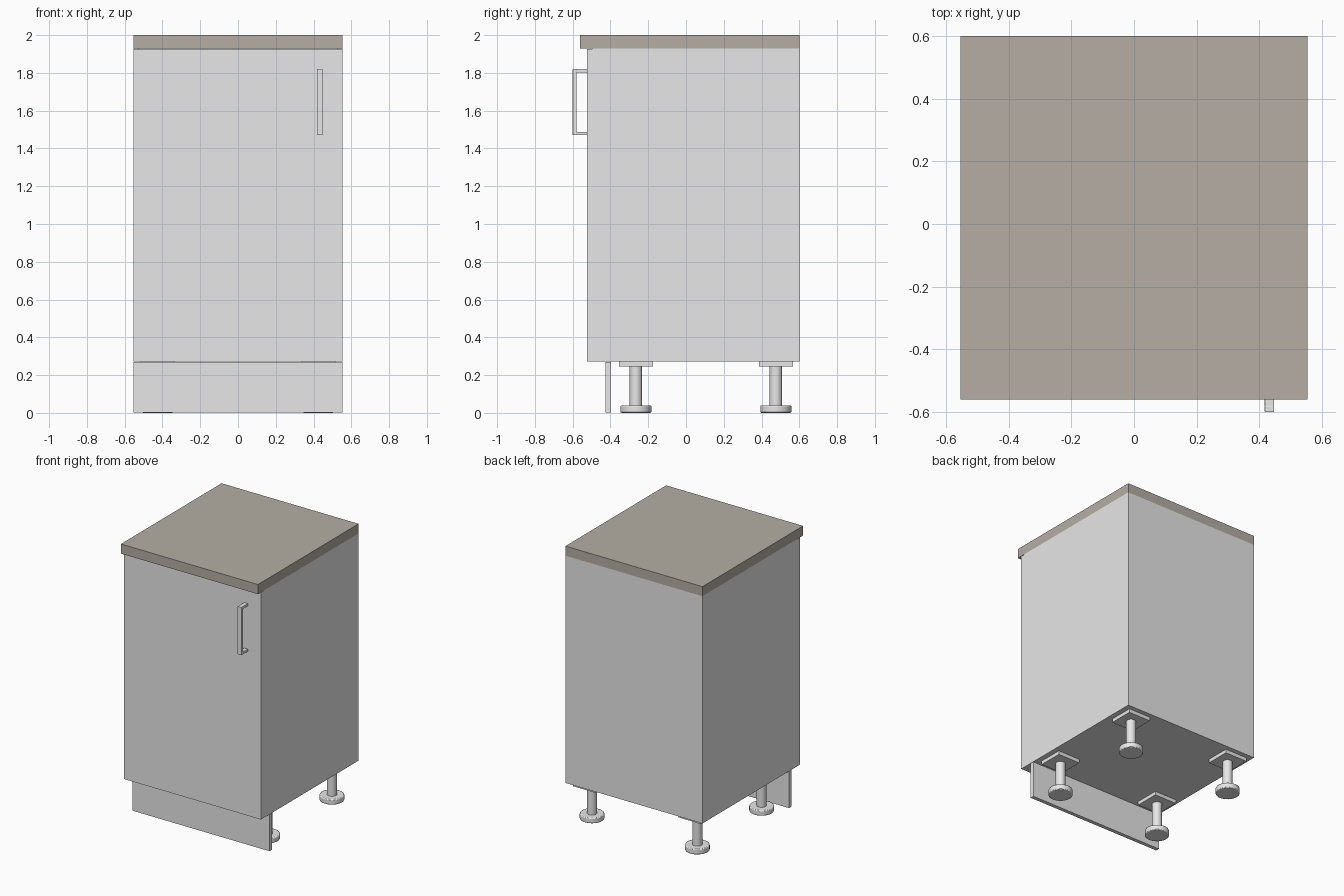
import bpy, bmesh

if "Cube" in bpy.data.objects:
    bpy.data.objects.remove(bpy.data.objects["Cube"])


def material(name, rgb):
    m = bpy.data.materials.new(name)
    m.diffuse_color = (*rgb, 1)
    m.use_nodes = True
    m.node_tree.nodes["Principled BSDF"].inputs["Base Color"].default_value = m.diffuse_color
    return m


GREY = material("light_grey", (0.8, 0.8, 0.8))
STONE = material("taupe_worktop", (0.46, 0.42, 0.37))


def finish(name, bm, mat, bevel=0):
    me = bpy.data.meshes.new(name)
    bm.to_mesh(me)
    bm.free()
    me.materials.append(mat)
    ob = bpy.data.objects.new(name, me)
    bpy.context.collection.objects.link(ob)
    if bevel:
        mod = ob.modifiers.new("soft_edge", 'BEVEL')
        mod.width = bevel
        mod.segments = 2
        mod.limit_method = 'ANGLE'
    return ob


def box(name, x, y, z, mat=GREY, bevel=0):
    bm = bmesh.new()
    bmesh.ops.create_cube(bm, size=1)
    for v in bm.verts:
        v.co = [lo + (c + 0.5) * (hi - lo) for c, (lo, hi) in zip(v.co, (x, y, z))]
    return finish(name, bm, mat, bevel)


def cylinder(name, x, y, r, z0, z1, bevel=0):
    bm = bmesh.new()
    bmesh.ops.create_cone(bm, cap_ends=True, segments=32, radius1=r, radius2=r, depth=z1 - z0)
    bmesh.ops.translate(bm, verts=bm.verts, vec=(x, y, (z0 + z1) / 2))
    ob = finish(name, bm, GREY, bevel)
    bpy.context.view_layer.objects.active = ob
    ob.select_set(True)
    bpy.ops.object.shade_smooth_by_angle()
    ob.select_set(False)


W = 0.553            # half width
Z0, Z1 = 0.272, 1.93  # carcass bottom and top
T = 0.03             # board thickness

# Worktop, carcass boards, door and plinth
box("worktop", (-W, W), (-0.56, 0.60), (Z1, 2.0), STONE)
box("left_side", (-W, -W + T), (-0.495, 0.57), (Z0, Z1))
box("right_side", (W - T, W), (-0.495, 0.57), (Z0, Z1))
box("bottom_board", (-W + T, W - T), (-0.495, 0.57), (Z0, Z0 + T))
box("back_board", (-W, W), (0.57, 0.60), (Z0, Z1))
box("door", (-W, W), (-0.525, -0.496), (Z0, Z1 - 0.003))
box("plinth", (-W, W), (-0.426, -0.398), (0.003, Z0 - 0.002))

# Door handle: upright bar on two posts
HX = (0.417, 0.447)
box("handle_bar", HX, (-0.60, -0.58), (1.47, 1.82), bevel=0.002)
for label, z in (("lower", 1.47), ("upper", 1.802)):
    box(label + "_handle_post", HX, (-0.582, -0.524), (z, z + 0.018), bevel=0.002)

# Four adjustable legs: plate, column and round foot
for depth, y in (("front", -0.265), ("back", 0.476)):
    for side, x in (("left", -0.425), ("right", 0.425)):
        n = f"{depth}_{side}_leg"
        box(n + "_plate", (x - 0.09, x + 0.09), (y - 0.09, y + 0.09), (0.245, Z0))
        cylinder(n + "_column", x, y, 0.033, 0.03, 0.25)
        cylinder(n + "_foot", x, y, 0.082, 0, 0.04, bevel=0.006)
